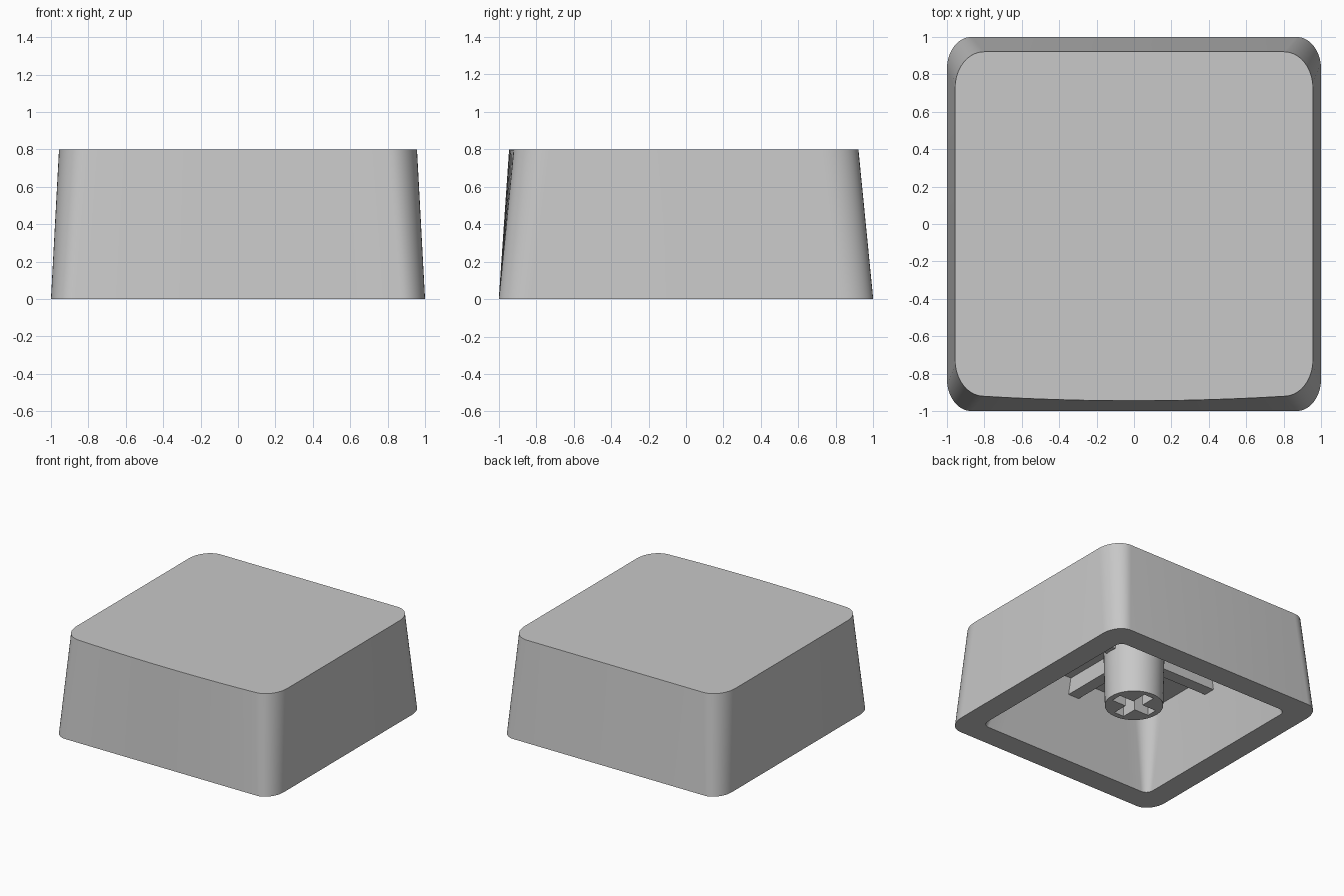
import bpy, bmesh, math

if "Cube" in bpy.data.objects:
    bpy.data.objects.remove(bpy.data.objects["Cube"], do_unlink=True)

grey = bpy.data.materials.new("plain grey")
grey.use_nodes = True
grey.diffuse_color = (0.58, 0.58, 0.58, 1)
grey.node_tree.nodes["Principled BSDF"].inputs["Base Color"].default_value = grey.diffuse_color

CORNER_STEPS = 10
FRONT_STEPS = 12


def make_object(name, bm):
    bmesh.ops.recalc_face_normals(bm, faces=bm.faces[:])
    mesh = bpy.data.meshes.new(name)
    bm.to_mesh(mesh)
    bm.free()
    mesh.materials.append(grey)
    obj = bpy.data.objects.new(name, mesh)
    bpy.context.collection.objects.link(obj)
    return obj


def smooth(obj):
    bpy.ops.object.select_all(action="DESELECT")
    obj.select_set(True)
    bpy.context.view_layer.objects.active = obj
    bpy.ops.object.shade_smooth_by_angle(angle=math.radians(30))


def rounded_ring(bm, hx, hy, rx, ry, z, bulge=0):
    """Rounded rectangle whose front edge bows outward by bulge."""
    points = []
    for i, (sx, sy) in enumerate([(1, 1), (-1, 1), (-1, -1), (1, -1)]):
        for k in range(CORNER_STEPS + 1):
            a = math.pi / 2 * (i + k / CORNER_STEPS)
            points.append((sx * (hx - rx) + rx * math.cos(a),
                           sy * (hy - ry) + ry * math.sin(a)))
        if i == 2:
            for k in range(1, FRONT_STEPS):
                t = 2 * k / FRONT_STEPS - 1
                points.append((t * (hx - rx), -hy - bulge * (1 - t * t)))
    return [bm.verts.new((x, y, z)) for x, y in points]


def cross_prism(name, reach_x, reach_y, width, z0, z1):
    """Plus-shaped block."""
    w = width / 2
    quarter = [(reach_x, w), (w, w), (w, reach_y)]
    outline = []
    for sx, sy in [(1, 1), (-1, 1), (-1, -1), (1, -1)]:
        part = [(sx * x, sy * y) for x, y in quarter]
        outline += part if sx * sy > 0 else part[::-1]
    bm = bmesh.new()
    base = bm.faces.new([bm.verts.new((x, y, z0)) for x, y in outline])
    side = bmesh.ops.extrude_face_region(bm, geom=[base], use_keep_orig=True)
    for v in side["geom"]:
        if isinstance(v, bmesh.types.BMVert):
            v.co.z = z1
    return make_object(name, bm)


# Hollow tapered shell: ceiling, inner wall, rim, outer wall, top
bm = bmesh.new()
rings = [
    rounded_ring(bm, 0.72, 0.68, 0.15, 0.15, 0.63),
    rounded_ring(bm, 0.81, 0.81, 0.06, 0.06, 0),
    rounded_ring(bm, 1, 1, 0.13, 0.17, 0),
    rounded_ring(bm, 0.957, 0.921, 0.155, 0.195, 0.8, 0.024),
]
for low, high in zip(rings, rings[1:]):
    for i in range(len(low)):
        j = (i + 1) % len(low)
        bm.faces.new((low[i], low[j], high[j], high[i]))
bm.faces.new(rings[0])
bm.faces.new(rings[-1])
smooth(make_object("cap_shell", bm))

# Crossed ribs under the ceiling
cross_prism("support_ribs", 0.78, 0.76, 0.1, 0.5, 0.66)

# Round stem with a plus-shaped socket
bm = bmesh.new()
bmesh.ops.create_cone(bm, cap_ends=True, segments=48, radius1=0.22, radius2=0.232, depth=0.55)
bmesh.ops.translate(bm, verts=bm.verts[:], vec=(0, 0, 0.385))
stem = make_object("stem", bm)
cutter = cross_prism("socket_cutter", 0.175, 0.175, 0.09, 0, 0.48)
cutter.hide_render = True
cut = stem.modifiers.new("socket", "BOOLEAN")
cut.operation = "DIFFERENCE"
cut.solver = "EXACT"
cut.object = cutter
bpy.context.view_layer.objects.active = stem
bpy.ops.object.modifier_apply(modifier=cut.name)
bpy.data.objects.remove(cutter, do_unlink=True)
smooth(stem)
